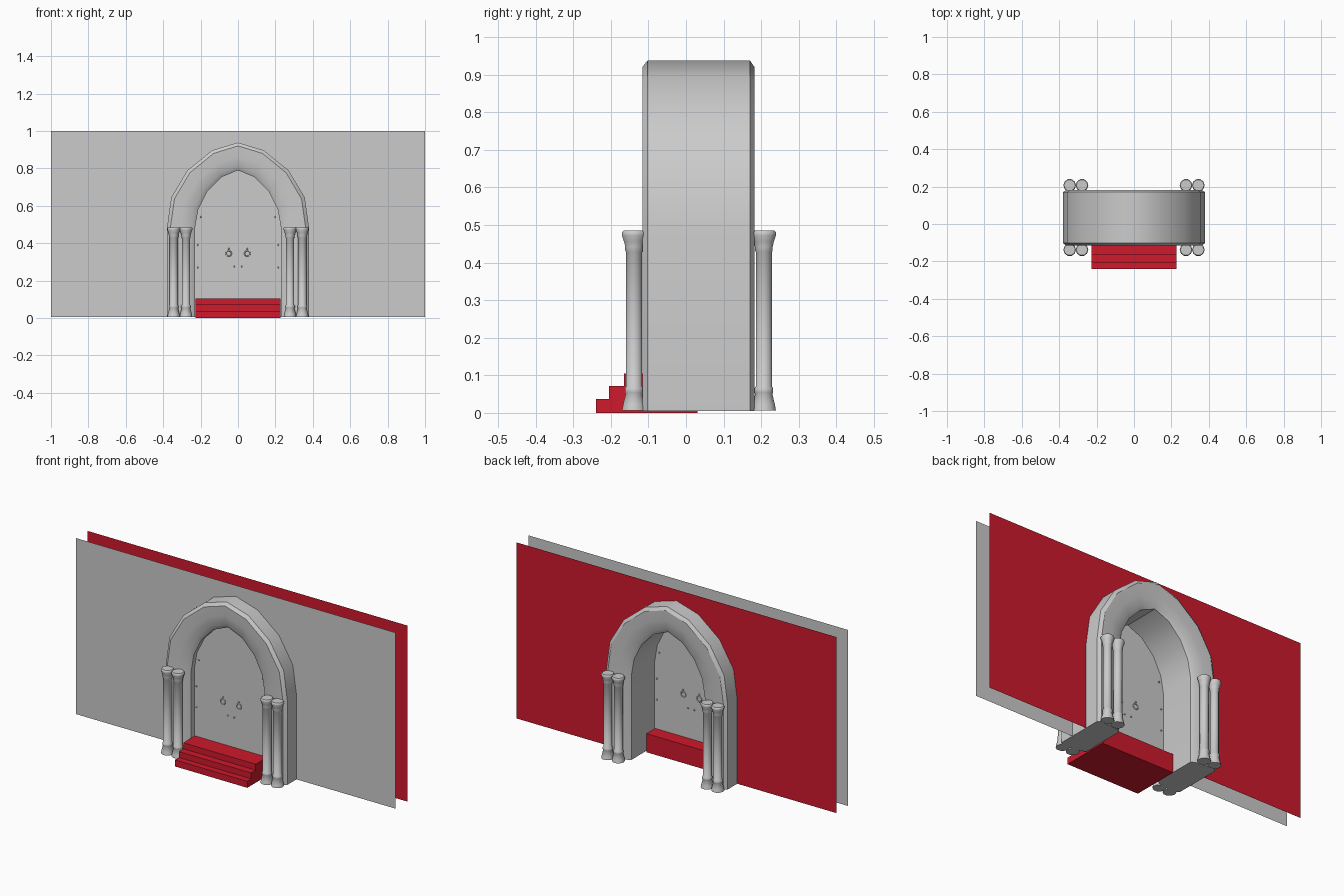
import bpy, bmesh, math

if "Cube" in bpy.data.objects:
    bpy.data.objects.remove(bpy.data.objects["Cube"])

red = bpy.data.materials.new("red_paint")
red.diffuse_color = (0.62, 0.01, 0.025, 1)
red.use_nodes = True
red.node_tree.nodes["Principled BSDF"].inputs["Base Color"].default_value = red.diffuse_color

# Half outlines of the arch from foot to apex: (outer x, z), (inner x, z)
HALF = [((.38, .005), (.23, .005)), ((.38, .48), (.23, .48)),
        ((.357, .645), (.213, .58)), ((.27, .79), (.165, .675)),
        ((.137, .897), (.09, .752)), ((0, .938), (0, .79))]


def mirror(pts):
    return [(-x, z) for x, z in pts] + [(x, z) for x, z in reversed(pts[:-1])]


OUTER = mirror([h[0] for h in HALF])
INNER = mirror([h[1] for h in HALF])


def outline(t):
    return [(a[0] + (b[0] - a[0]) * t, a[1] + (b[1] - a[1]) * t)
            for a, b in zip(OUTER, INNER)]


def make(name, verts, faces, mat=None, smooth=None, fix=True):
    me = bpy.data.meshes.new(name)
    me.from_pydata(verts, [], faces)
    if fix:
        bm = bmesh.new()
        bm.from_mesh(me)
        bmesh.ops.recalc_face_normals(bm, faces=bm.faces)
        bm.to_mesh(me)
        bm.free()
    ob = bpy.data.objects.new(name, me)
    bpy.context.collection.objects.link(ob)
    if mat:
        me.materials.append(mat)
    if smooth:
        bpy.ops.object.select_all(action='DESELECT')
        ob.select_set(True)
        bpy.context.view_layer.objects.active = ob
        bpy.ops.object.shade_smooth_by_angle(angle=math.radians(smooth))
    return ob


# Arch: closed moulded section (blend outer->inner, y) swept along the outline
section = [(0, -.102), (.12, -.116), (.5, -.113), (.85, -.105), (1, -.09),
           (1, .16), (.85, .172), (.5, .18), (.12, .182), (0, .17)]
loops = [[(x, y, z) for x, z in outline(t)] for t, y in section]
n, m = len(OUTER), len(section)
faces = [(i * n + j, i * n + j + 1, (i + 1) % m * n + j + 1, (i + 1) % m * n + j)
         for i in range(m) for j in range(n - 1)]
faces += [tuple(i * n for i in range(m)), tuple(i * n + n - 1 for i in range(m))]
make("arch", [v for l in loops for v in l], faces, smooth=35)

# Two thin walls, each cut out around the doorway
for name, y, mat in (("front_wall", -.02, None), ("back_wall", .085, red)):
    ring = [(-1, .005)] + outline(.6) + [(1, .005), (1, 1), (-1, 1)]
    idx = list(range(len(ring)))
    if y < 0:
        idx = idx
    else:
        idx.reverse()
    make(name, [(x, y, z) for x, z in ring], [idx], mat, fix=False)

# Door panel filling the opening
door_ring = outline(.97)
k = len(door_ring)
make("door", [(x, y, z) for y in (-.062, -.048) for x, z in door_ring],
     [tuple(range(k)), tuple(range(k, 2 * k))] +
     [(i, (i + 1) % k, k + (i + 1) % k, k + i) for i in range(k)])

# Stairs: stepped side profile extruded across x
steps = [(-.24, 0), (-.24, .037), (-.205, .037), (-.205, .071), (-.165, .071),
         (-.165, .105), (.03, .105), (.03, 0)]
s = len(steps)
make("stairs", [(x, y, z) for x in (-.226, .226) for y, z in steps],
     [tuple(range(s)), tuple(range(s, 2 * s))] +
     [(i, (i + 1) % s, s + (i + 1) % s, s + i) for i in range(s)], red)

# Columns: lathed profile (radius, z), paired on each side, front and back
profile = [(.034, .006), (.031, .022), (.024, .05), (.026, .054), (.026, .066),
           (.0225, .07), (.0225, .428), (.025, .432), (.025, .442),
           (.028, .455), (.034, .472), (.034, .48), (.030, .485)]
SIDES = 10


def column(name, cx, cy):
    verts = [(cx + r * math.cos(a), cy + r * math.sin(a), z) for r, z in profile
             for a in [2 * math.pi * i / SIDES for i in range(SIDES)]]
    p = len(profile)
    f = [(i * SIDES + j, i * SIDES + (j + 1) % SIDES,
          (i + 1) * SIDES + (j + 1) % SIDES, (i + 1) * SIDES + j)
         for i in range(p - 1) for j in range(SIDES)]
    f += [tuple(range(SIDES)), tuple(range((p - 1) * SIDES, p * SIDES))]
    make(name, verts, f, smooth=40)


for cy, face in ((-.138, "front"), (.207, "back")):
    for sx, side in ((-1, "left"), (1, "right")):
        for cx, pos in ((.278, "inner"), (.344, "outer")):
            column(f"{face}_{side}_{pos}_column", sx * cx, cy)

# Ring handles and studs on both faces of the door
for y in (-.064, -.046):
    for x in (-.05, .05):
        bpy.ops.mesh.primitive_torus_add(location=(x, y, .345), rotation=(math.pi / 2, 0, 0),
                                         major_radius=.015, minor_radius=.003,
                                         major_segments=12, minor_segments=6)
        bpy.context.object.name = "door_handle"
    for sx in (-1, 1):
        for x, z in ((.02, .275), (.05, .37), (.215, .27), (.215, .39), (.2, .54)):
            bpy.ops.mesh.primitive_ico_sphere_add(subdivisions=1, radius=.005,
                                                  location=(sx * x, y, z))
            bpy.context.object.name = "door_stud"
